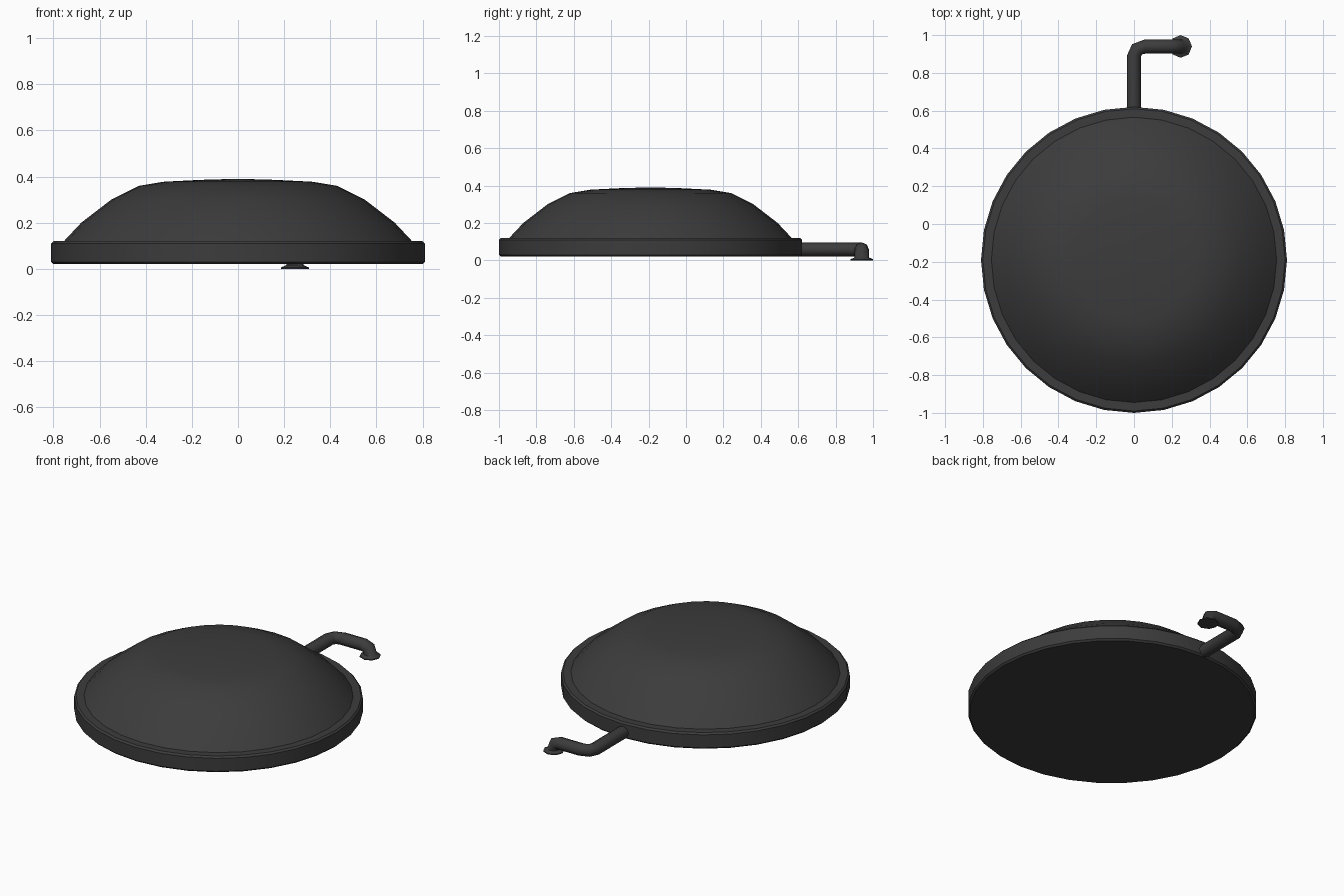
import bpy, bmesh, math
from mathutils import Vector

if "Cube" in bpy.data.objects:
    bpy.data.objects.remove(bpy.data.objects["Cube"])

dark = bpy.data.materials.new("dark_grey")
dark.diffuse_color = (0.045, 0.045, 0.045, 1)
dark.use_nodes = True
dark.node_tree.nodes["Principled BSDF"].inputs["Base Color"].default_value = dark.diffuse_color


def make(name, rings, angle):
    """Skin a list of equal-sized vertex rings and cap both ends."""
    bm = bmesh.new()
    loops = [[bm.verts.new(p) for p in ring] for ring in rings]
    for a, b in zip(loops, loops[1:]):
        n = len(a)
        for i in range(n):
            j = (i + 1) % n
            bm.faces.new((a[i], a[j], b[j], b[i]))
    bm.faces.new(loops[0])
    bm.faces.new(loops[-1])
    bmesh.ops.remove_doubles(bm, verts=bm.verts, dist=1e-5)
    bmesh.ops.recalc_face_normals(bm, faces=bm.faces)
    mesh = bpy.data.meshes.new(name)
    bm.to_mesh(mesh)
    bm.free()
    mesh.materials.append(dark)
    ob = bpy.data.objects.new(name, mesh)
    bpy.context.collection.objects.link(ob)
    bpy.ops.object.select_all(action='DESELECT')
    ob.select_set(True)
    bpy.context.view_layer.objects.active = ob
    bpy.ops.object.shade_smooth_by_angle(angle=math.radians(angle))
    return ob


def lathe(name, profile, center_y, sides=32):
    rings = [[(r * math.sin(2 * math.pi * i / sides),
               center_y + r * math.cos(2 * math.pi * i / sides), z)
              for i in range(sides)] for r, z in profile]
    return make(name, rings, 30)


def tube(name, path, sides=8):
    """path entries: (position, direction, radius)."""
    rings, prev, u = [], None, Vector((0, 0, 1))
    for pos, direction, r in path:
        t = Vector(direction).normalized()
        if prev is not None:
            u = prev.rotation_difference(t) @ u
        v = t.cross(u)
        rings.append([Vector(pos) + r * (math.cos(a) * u + math.sin(a) * v)
                      for a in (2 * math.pi * i / sides for i in range(sides))])
        prev = t
    return make(name, rings, 50)


# Rimmed base and shallow dome
lathe("domed_body", [(0.80, 0.02), (0.81, 0.03), (0.81, 0.11), (0.80, 0.12),
                     (0.755, 0.12), (0.68, 0.20), (0.55, 0.30), (0.43, 0.36),
                     (0.32, 0.378), (0.16, 0.386), (0.02, 0.39)], -0.19)

# Bent outlet pipe with a flared foot
R, Y, Z = 0.038, 0.94, 0.058
tube("outlet_pipe", [
    ((0, 0.58, Z), (0, 1, 0), R),
    ((0, 0.89, Z), (0, 1, 0), R),
    ((0.017, 0.925, Z), (1, 1, 0), R),
    ((0.06, Y, Z), (1, 0, 0), R),
    ((0.205, Y, Z), (1, 0, 0), R),
    ((0.237, Y, 0.047), (1, 0, -1), R),
    ((0.247, Y, 0.016), (0, 0, -1), R),
    ((0.247, Y, 0.006), (0, 0, -1), 0.06),
    ((0.247, Y, 0.0), (0, 0, -1), 0.06)])
